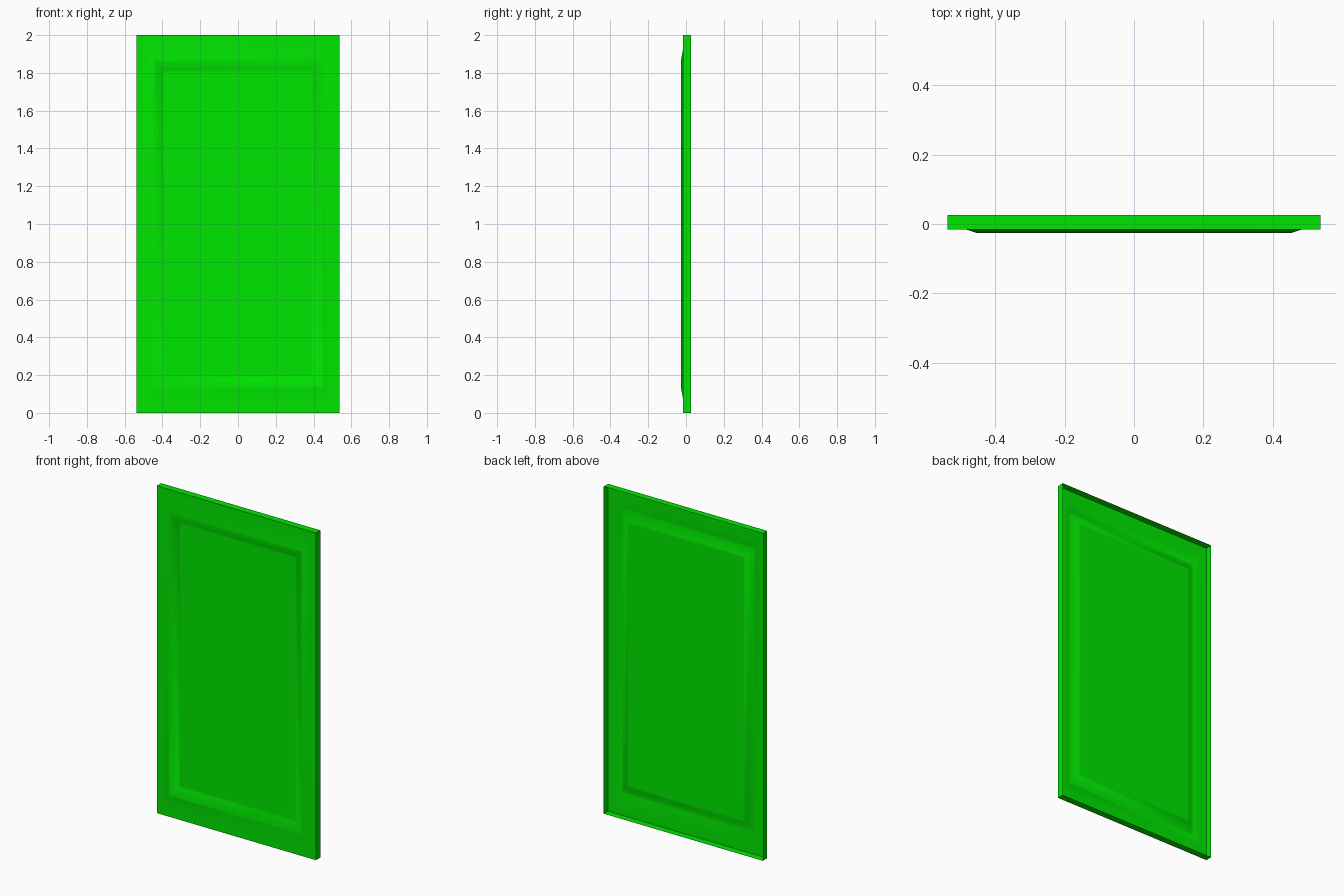
import bpy, bmesh, math

if "Cube" in bpy.data.objects:
    bpy.data.objects.remove(bpy.data.objects["Cube"])

W, H = 0.538, 2.0          # half width, height
# nested rings: side inset, top/bottom inset, y
RINGS = [
    (0.0, 0.0, 0.026),       # open back edge of the folded flange
    (0.0, 0.0, -0.016),      # front outer edge
    (0.055, 0.075, -0.016),  # foot of the moulding
    (0.085, 0.130, -0.026),  # moulding crest
    (0.093, 0.138, -0.026),
    (0.135, 0.185, 0.0),     # recessed centre field
    (0.150, 0.200, 0.0),
]

bm = bmesh.new()


def ring(dx, dz, y):
    x = W - dx
    return [bm.verts.new(p) for p in
            ((-x, y, dz), (x, y, dz), (x, y, H - dz), (-x, y, H - dz))]


# Pressed sheet, hollow and open at the back
loops = [ring(*r) for r in RINGS]
for a, b in zip(loops, loops[1:]):
    for i in range(4):
        j = (i + 1) % 4
        bm.faces.new((a[i], a[j], b[j], b[i]))
bm.faces.new(loops[-1])
bm.normal_update()

mesh = bpy.data.meshes.new("door_panel")
bm.to_mesh(mesh)
bm.free()
door = bpy.data.objects.new("door_panel", mesh)
bpy.context.collection.objects.link(door)

# Green paint
mat = bpy.data.materials.new("green_paint")
mat.diffuse_color = (0.0, 0.8, 0.0, 1)
mat.use_nodes = True
mat.node_tree.nodes["Principled BSDF"].inputs["Base Color"].default_value = mat.diffuse_color
mesh.materials.append(mat)

# Soft moulding, sharp outer edges
bpy.context.view_layer.objects.active = door
door.select_set(True)
bpy.ops.object.shade_smooth_by_angle(angle=math.radians(40))
